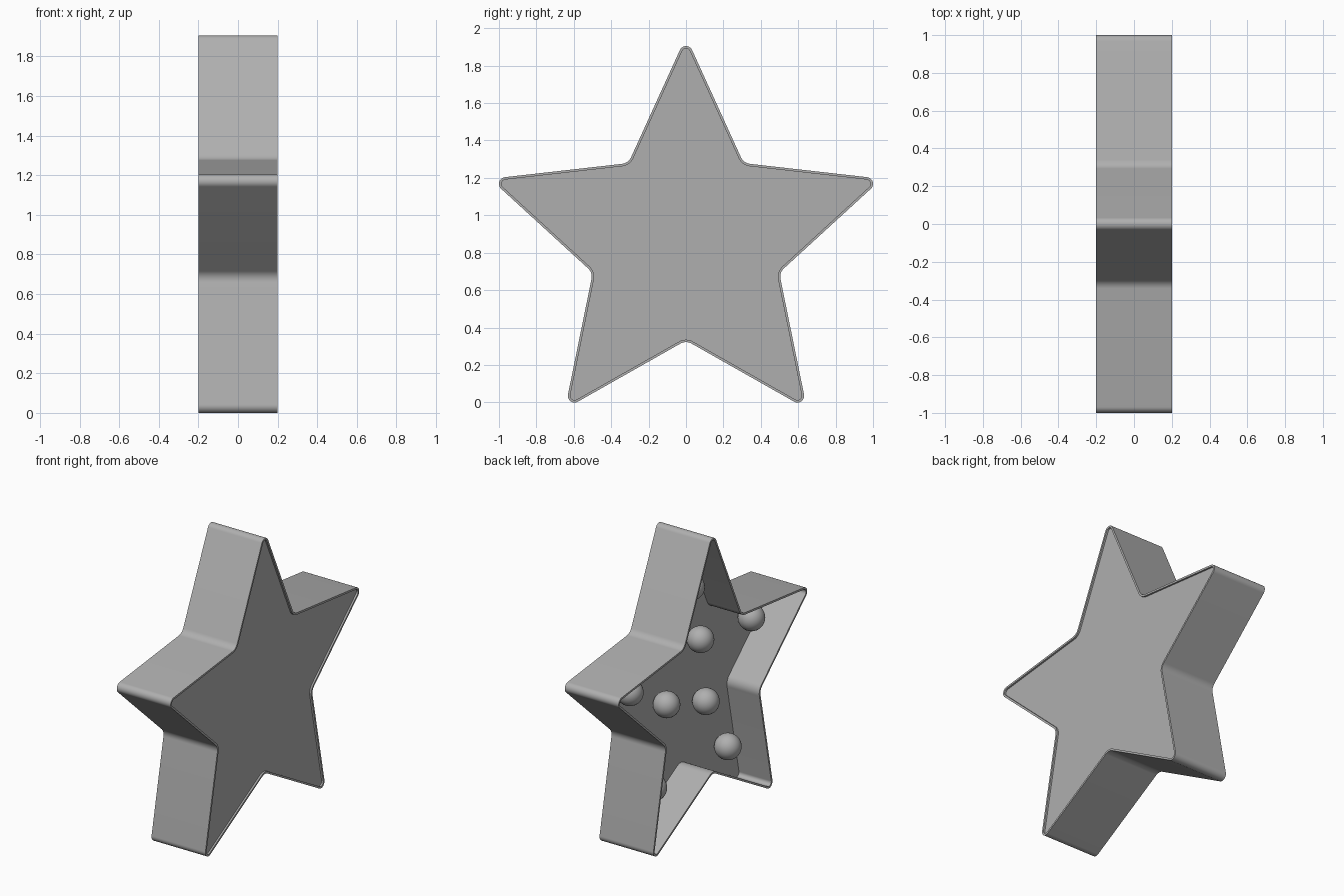
import bpy, bmesh
from math import radians, sin, cos

if "Cube" in bpy.data.objects:
    bpy.data.objects.remove(bpy.data.objects["Cube"])

ZC = 0.855             # height of the star centre
TIP_C, TIP_R = 1.0137, 0.036     # tip rounding: centre distance, radius
NOTCH_C, NOTCH_R = 0.593, 0.06   # notch rounding
HALF = 65.53           # half sweep of a tip arc, degrees
WALL = 0.013

grey = bpy.data.materials.new("mid_grey")
grey.diffuse_color = (0.43, 0.43, 0.43, 1)
grey.use_nodes = True
grey.node_tree.nodes["Principled BSDF"].inputs["Base Color"].default_value = grey.diffuse_color


def star(t):
    """Rounded star outline in (y, z), inset by t."""
    pts = []

    def arc(dist, direction, r, start, end, n):
        d = radians(direction)
        for i in range(n + 1):
            a = radians(start + (end - start) * i / n)
            pts.append((dist * cos(d) + r * cos(a), ZC + dist * sin(d) + r * sin(a)))

    for k in range(5):
        a = 90 + 72 * k
        arc(TIP_C, a, TIP_R - t, a - HALF, a + HALF, 10)
        arc(NOTCH_C, a + 36, NOTCH_R + t, a + HALF + 180, a + 252 - HALF, 8)
    return pts


def loft(name, sections, closed):
    """Join (inset, x) star sections; closed ring or capped ends."""
    bm = bmesh.new()
    loops = [[bm.verts.new((x, y, z)) for y, z in star(t)] for t, x in sections]
    pairs = list(zip(loops, loops[1:]))
    if closed:
        pairs.append((loops[-1], loops[0]))
    else:
        bm.faces.new(loops[0])
        bm.faces.new(loops[-1])
    for p, q in pairs:
        for i in range(len(p)):
            j = (i + 1) % len(p)
            bm.faces.new((p[i], p[j], q[j], q[i]))
    bmesh.ops.recalc_face_normals(bm, faces=bm.faces)
    me = bpy.data.meshes.new(name)
    bm.to_mesh(me)
    bm.free()
    me.materials.append(grey)
    ob = bpy.data.objects.new(name, me)
    bpy.context.collection.objects.link(ob)
    bpy.ops.object.select_all(action='DESELECT')
    ob.select_set(True)
    bpy.context.view_layer.objects.active = ob
    bpy.ops.object.shade_smooth_by_angle(angle=radians(30))


# Thin star-shaped wall, open on the -x side
loft("star_wall", [(0, -0.2), (0, 0.2), (WALL, 0.2), (WALL, -0.2)], True)
# Thick panel closing the +x side, slightly recessed
loft("back_panel", [(WALL, 0.04), (WALL, 0.188)], False)

# Round bulbs resting on the panel: one per point, three in the middle
R = 0.084
bulbs = [(0, 1.535), (0.65, 1.075), (-0.64, 1.085), (0.40, 0.34), (-0.39, 0.315),
         (-0.10, 1.145), (0.26, 0.845), (-0.157, 0.707)]
for i, (y, z) in enumerate(bulbs):
    bpy.ops.mesh.primitive_uv_sphere_add(segments=32, ring_count=16, radius=R,
                                         location=(-0.038, y, z))
    ob = bpy.context.object
    ob.name = f"bulb_{i + 1}"
    ob.data.materials.append(grey)
    bpy.ops.object.shade_smooth()
